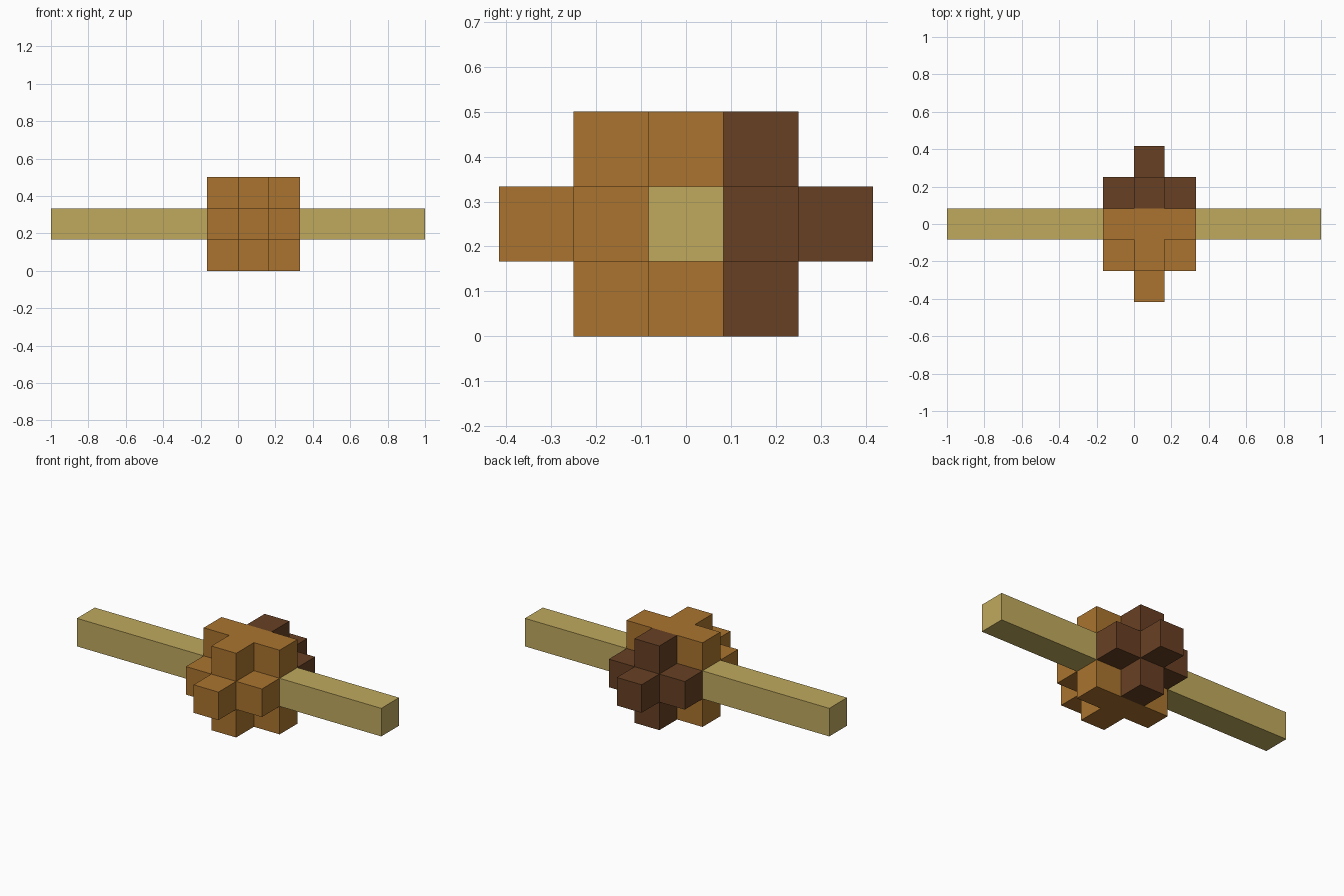
import bpy
import bmesh
from mathutils import Vector

cube = bpy.data.objects.get("Cube")
if cube:
    bpy.data.objects.remove(cube, do_unlink=True)

U = 1 / 6  # side of one block
XS = [-0.167, 0.0, 0.163, 0.332]  # block boundaries across the knot


def material(name, rgb):
    m = bpy.data.materials.new(name)
    m.use_nodes = True
    m.diffuse_color = (*rgb, 1)
    m.node_tree.nodes["Principled BSDF"].inputs["Base Color"].default_value = (*rgb, 1)
    return m


tan = material("warm tan wood", (0.402, 0.174, 0.028))
dark = material("dark brown wood", (0.138, 0.051, 0.017))
pale = material("pale straw wood", (0.527, 0.402, 0.112))


def finish(name, bm, mat):
    mesh = bpy.data.meshes.new(name)
    bm.to_mesh(mesh)
    bm.free()
    mesh.materials.append(mat)
    obj = bpy.data.objects.new(name, mesh)
    bpy.context.collection.objects.link(obj)
    return obj


def corner(i, j, k):
    """Grid corner: i 0..3 across, j -2..3 in depth, k 0..3 in height."""
    return Vector((XS[i], (j - 0.5) * U, k * U))


def block_piece(name, cells, mat):
    """Joined blocks, with the faces between neighbouring blocks left out."""
    bm = bmesh.new()
    for cell in cells:
        for axis in range(3):
            for side in (0, 1):
                neighbour = list(cell)
                neighbour[axis] += 1 if side else -1
                if tuple(neighbour) in cells:
                    continue
                a, b = (axis + 1) % 3, (axis + 2) % 3
                ring = [(0, 0), (1, 0), (1, 1), (0, 1)]
                verts = []
                for da, db in (ring if side else ring[::-1]):
                    p = list(cell)
                    p[axis] += side
                    p[a] += da
                    p[b] += db
                    verts.append(bm.verts.new(corner(*p)))
                bm.faces.new(verts)
    bmesh.ops.remove_doubles(bm, verts=bm.verts[:], dist=0.0005)
    bmesh.ops.dissolve_limit(bm, angle_limit=0.01, verts=bm.verts[:], edges=bm.edges[:])
    return finish(name, bm, mat)


def star(j, tip):
    """Plus-shaped layer of blocks with one block pointing outward."""
    return {(1, j, 1), (0, j, 1), (2, j, 1), (1, j, 0), (1, j, 2), (1, tip, 1)}


# Front half: star plus the bars above and below the rod
bars = {(i, 0, k) for i in range(3) for k in (0, 2)}
block_piece("front_knot", star(-1, -2) | bars, tan)

# Back half: star only
block_piece("back_knot", star(1, 2), dark)

# Long square rod through the middle
bm = bmesh.new()
bmesh.ops.create_cube(bm, size=1)
bmesh.ops.scale(bm, vec=(2, U, U), verts=bm.verts[:])
bmesh.ops.translate(bm, vec=(0, 0, 1.5 * U), verts=bm.verts[:])
finish("rod", bm, pale)
